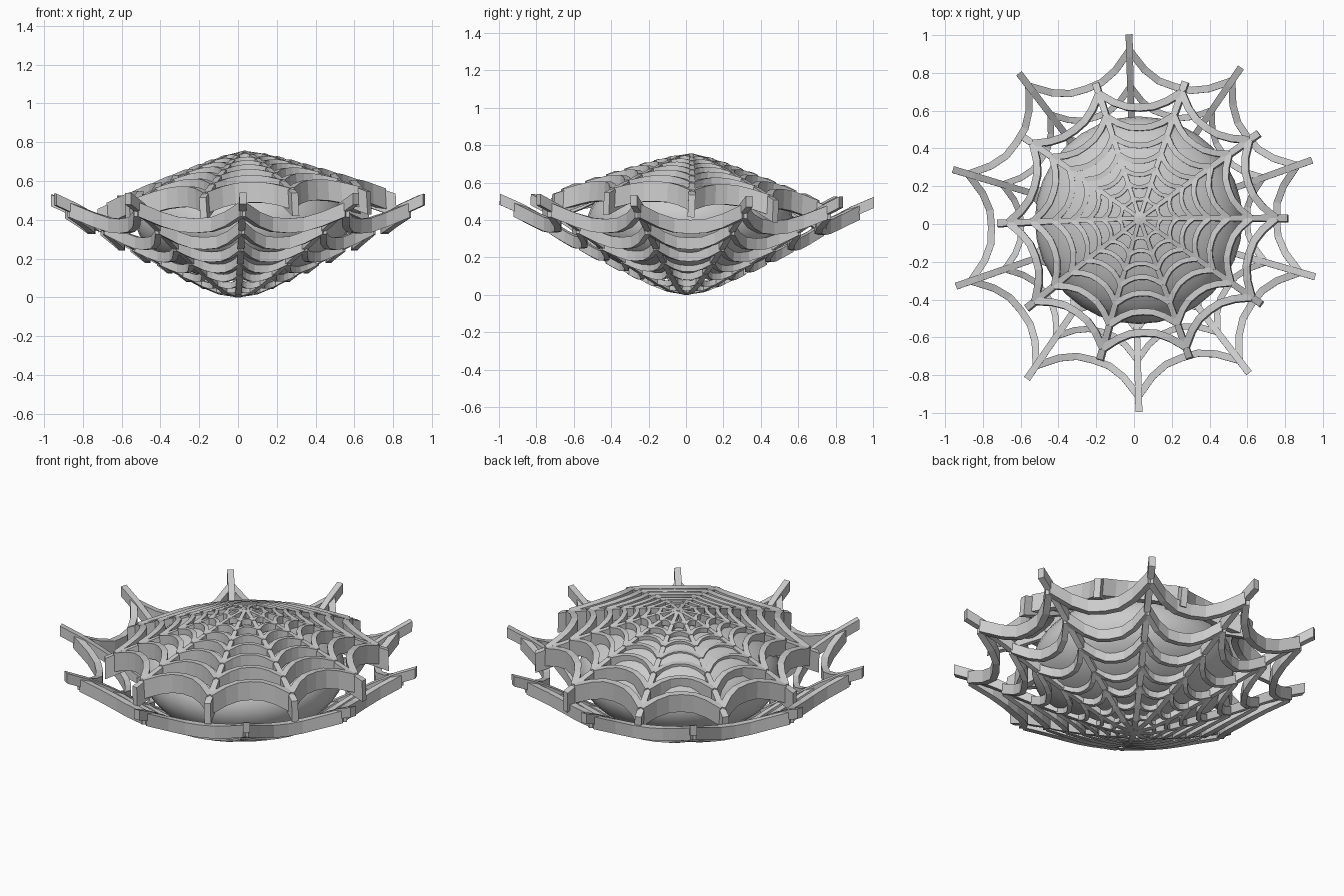
import bpy, bmesh
from math import sin, cos, radians, pi
from mathutils import Vector, Matrix

if "Cube" in bpy.data.objects:
    bpy.data.objects.remove(bpy.data.objects["Cube"])

SPOKES = 10


def interp(table, r):
    """Piecewise linear lookup of a radius/height profile."""
    for (r0, z0), (r1, z1) in zip(table, table[1:]):
        if r <= r1:
            return z0 + (z1 - z0) * (r - r0) / (r1 - r0)
    return table[-1][1]


def ribbon(bm, pts, widths, depths):
    """Box-section strip along pts, flat on top, extruded straight down."""
    rows = []
    for i, p in enumerate(pts):
        d = pts[min(i + 1, len(pts) - 1)] - pts[max(i - 1, 0)]
        side = Vector((-d.y, d.x, 0)).normalized() * widths[i] / 2
        down = Vector((0, 0, -depths[i]))
        rows.append([bm.verts.new(v) for v in
                     (p - side, p + side, p + side + down, p - side + down)])
    for a, b in zip(rows, rows[1:]):
        for k in range(4):
            bm.faces.new((a[k], a[(k + 1) % 4], b[(k + 1) % 4], b[k]))
    bm.faces.new(rows[0][::-1])
    bm.faces.new(rows[-1])


def web(name, profile, rings, turn, sag, power, spoke_width, spoke_depth,
        ring_depth, ring_lift, matrix):
    bm = bmesh.new()
    tip = profile[-1][0]
    for s in range(SPOKES):
        a0 = turn + s * 2 * pi / SPOKES
        # radial spoke
        rs = [r for r, _ in profile]
        ribbon(bm, [Vector((r * cos(a0), r * sin(a0), z)) for r, z in profile],
               [spoke_width + (0.037 - spoke_width) * r / tip for r in rs],
               [0.025 + (spoke_depth - 0.025) * min(1, 1.4 * r / tip) for r in rs])
        # sagging strands from this spoke to the next
        for ring in rings:
            pts = []
            k = ring / tip
            for t in (-1, -0.7, -0.37, 0, 0.37, 0.7, 1):
                r = ring * (1 - sag * (1 - abs(t) ** power))
                a = a0 + (t + 1) * pi / SPOKES
                pts.append(Vector((r * cos(a), r * sin(a),
                                   interp(profile, r) + ring_lift * k)))
            ribbon(bm, pts, [0.014 + 0.026 * k] * 7,
                   [0.018 + (ring_depth - 0.018) * k] * 7)
    bmesh.ops.recalc_face_normals(bm, faces=bm.faces)
    me = bpy.data.meshes.new(name)
    bm.to_mesh(me)
    bm.free()
    ob = bpy.data.objects.new(name, me)
    bpy.context.collection.objects.link(ob)
    ob.matrix_world = matrix
    return ob


# lower bowl-shaped web
web("lower_web",
    [(0, 0.025), (0.1, 0.045), (0.2, 0.09), (0.4, 0.2), (0.6, 0.315),
     (0.76, 0.415), (0.88, 0.48), (1.0, 0.532)],
    [0.915, 0.725, 0.565, 0.425, 0.31, 0.21, 0.13],
    radians(91.5), 0.175, 2.7, 0.03, 0.06, 0.08, -0.012,
    Matrix.Rotation(radians(-0.5), 4, 'X'))

# upper domed web, slightly tilted
web("upper_web",
    [(0, 0), (0.1, -0.02), (0.2, -0.05), (0.4, -0.12), (0.6, -0.195),
     (0.77, -0.262)],
    [0.71, 0.58, 0.465, 0.365, 0.28, 0.2, 0.12],
    radians(1), 0.16, 2.5, 0.02, 0.12, 0.115, 0.006,
    Matrix.Translation((0.03, 0.03, 0.756))
    @ Matrix.Rotation(radians(-3), 4, 'Y') @ Matrix.Rotation(radians(-2.5), 4, 'X'))

# flattened ball held between the webs
bpy.ops.mesh.primitive_uv_sphere_add(segments=32, ring_count=20, radius=1,
                                     location=(0.025, 0.02, 0.392))
ball = bpy.context.object
ball.name = "inner_ball"
ball.scale = (0.55, 0.55, 0.3)
ball.rotation_euler = (radians(1.5), 0, 0)
bpy.ops.object.shade_smooth_by_angle(angle=radians(35))
